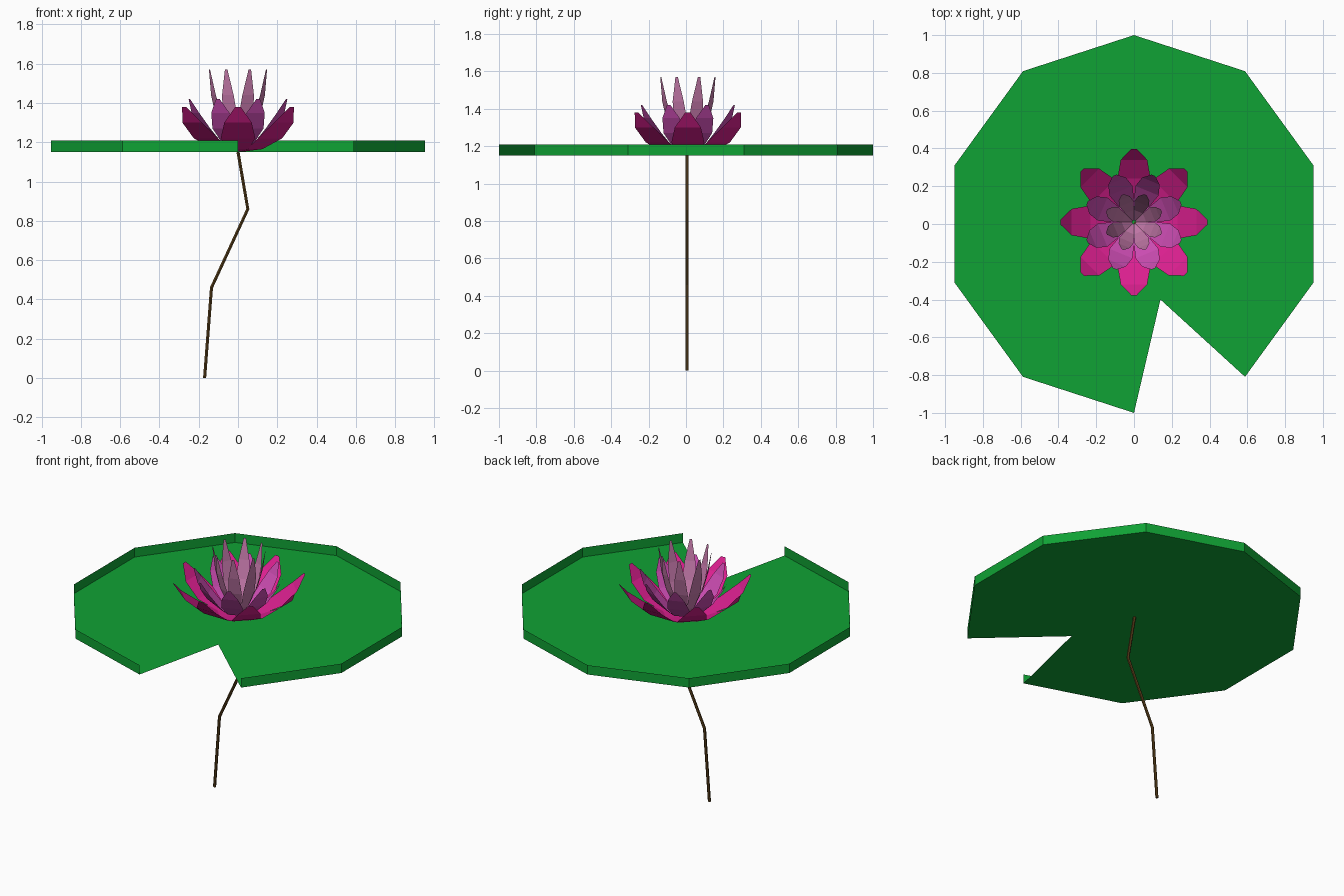
import bpy
import math

if "Cube" in bpy.data.objects:
    bpy.data.objects.remove(bpy.data.objects["Cube"])


def material(name, rgb):
    m = bpy.data.materials.new(name)
    m.diffuse_color = (*rgb, 1)
    m.use_nodes = True
    m.node_tree.nodes["Principled BSDF"].inputs["Base Color"].default_value = m.diffuse_color
    return m


def add_mesh(name, verts, faces, mat):
    me = bpy.data.meshes.new(name)
    me.from_pydata(verts, [], faces)
    me.materials.append(mat)
    ob = bpy.data.objects.new(name, me)
    bpy.context.collection.objects.link(ob)
    return ob


FLOOR, RIM = 1.15, 1.21
CENTRE_Y = 0.01

# Lily pad: ten-sided floor with a notch and an upright rim on the outer edges
ring = [(math.cos(math.radians(-90 - 36 * i)), math.sin(math.radians(-90 - 36 * i)))
        for i in range(10)]
ring.reverse()  # counter-clockwise, from (0.59, -0.81) round to (0, -1)
verts = [(x, y, FLOOR) for x, y in ring] + [(x, y, RIM) for x, y in ring]
verts += [(0.14, -0.40, FLOOR), (0, 0, FLOOR)]
faces = [(i, i + 1, 21) for i in range(9)] + [(9, 20, 21), (20, 0, 21)]
faces += [(i, i + 1, i + 11, i + 10) for i in range(9)]
add_mesh("lily_pad", verts, faces, material("leaf_green", (0.005, 0.36, 0.035)))


# Petal ring: flat-across strips following a (radius, height, half width) profile
def petal_ring(name, profile, offset, mat):
    verts, faces = [], []
    for k in range(8):
        a = math.radians(offset + 45 * k)
        c, s = math.cos(a), math.sin(a)
        base = len(verts)
        for r, z, w in profile:
            for side in (-w, w):
                verts.append((r * c - side * s, r * s + side * c + CENTRE_Y, z))
        for i in range(len(profile) - 1):
            b = base + 2 * i
            faces.append((b, b + 2, b + 3, b + 1))
    add_mesh(name, verts, faces, mat)


petal_ring("outer_petals",
           [(0.02, 1.152, 0.012), (0.12, 1.165, 0.055), (0.23, 1.22, 0.088),
            (0.33, 1.30, 0.07), (0.388, 1.38, 0.014)],
           0, material("petal_magenta", (0.72, 0.014, 0.28)))
petal_ring("middle_petals",
           [(0.015, 1.155, 0.01), (0.10, 1.19, 0.042), (0.18, 1.27, 0.066),
            (0.235, 1.35, 0.05), (0.268, 1.42, 0.01)],
           22.5, material("petal_purple", (0.62, 0.075, 0.46)))
petal_ring("inner_petals",
           [(0.01, 1.155, 0.008), (0.06, 1.22, 0.025), (0.105, 1.33, 0.04),
            (0.135, 1.44, 0.032), (0.157, 1.57, 0.007)],
           22.5, material("petal_pink", (0.58, 0.2, 0.42)))

# Stem: thin kinked tube from the ground to the pad
curve = bpy.data.curves.new("stem", "CURVE")
curve.dimensions = "3D"
curve.bevel_depth = 0.009
curve.bevel_resolution = 1
curve.use_fill_caps = True
path = [(-0.17, 0), (-0.135, 0.46), (0.05, 0.86), (0, FLOOR)]
spline = curve.splines.new("POLY")
spline.points.add(len(path) - 1)
for p, (x, z) in zip(spline.points, path):
    p.co = (x, 0.005, z, 1)
spline.use_smooth = False
curve.materials.append(material("stem_brown", (0.10, 0.05, 0.01)))
bpy.context.collection.objects.link(bpy.data.objects.new("stem", curve))
